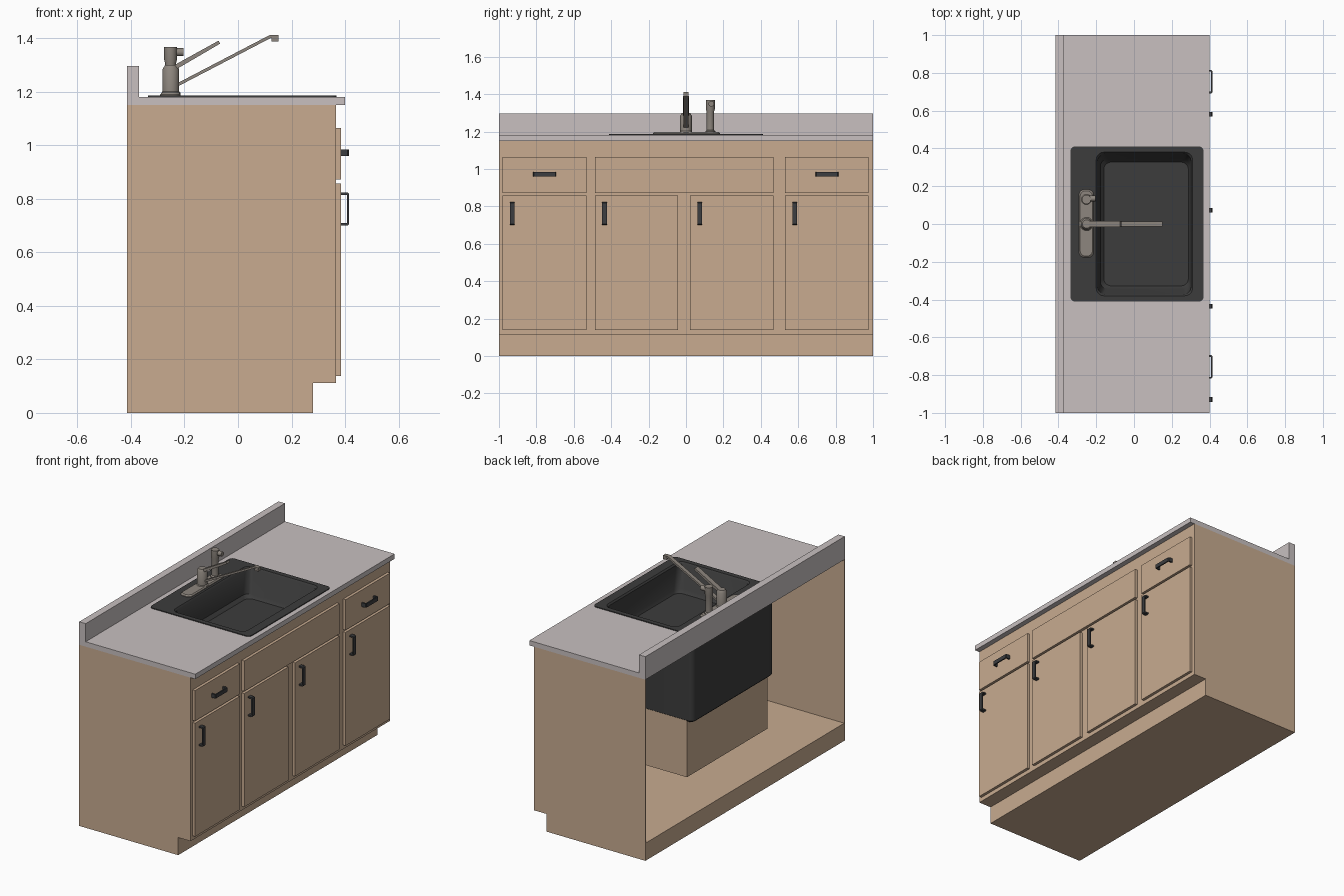
import bpy, bmesh, math
from mathutils import Vector

if "Cube" in bpy.data.objects:
    bpy.data.objects.remove(bpy.data.objects["Cube"])


def material(name, rgb):
    m = bpy.data.materials.new(name)
    m.diffuse_color = (*rgb, 1)
    m.use_nodes = True
    m.node_tree.nodes["Principled BSDF"].inputs["Base Color"].default_value = m.diffuse_color
    return m


WOOD = material("light_wood", (0.58, 0.41, 0.28))
STONE = material("pale_counter", (0.58, 0.53, 0.53))
SINK = material("charcoal_sink", (0.045, 0.045, 0.045))
METAL = material("brushed_metal", (0.27, 0.24, 0.21))
PULL = material("dark_handle", (0.045, 0.047, 0.05))


def finish(name, bm, mat, smooth=False):
    bmesh.ops.recalc_face_normals(bm, faces=bm.faces)
    me = bpy.data.meshes.new(name)
    bm.to_mesh(me)
    bm.free()
    ob = bpy.data.objects.new(name, me)
    bpy.context.collection.objects.link(ob)
    me.materials.append(mat)
    if smooth:
        bpy.ops.object.select_all(action='DESELECT')
        bpy.context.view_layer.objects.active = ob
        ob.select_set(True)
        bpy.ops.object.shade_smooth_by_angle(angle=math.radians(35))
    return ob


def loft(name, rings, mat, smooth=False):
    """Skin matching rings of points and cap both ends."""
    bm = bmesh.new()
    loops = [[bm.verts.new(p) for p in r] for r in rings]
    n = len(loops[0])
    for a, b in zip(loops, loops[1:]):
        for i in range(n):
            j = (i + 1) % n
            bm.faces.new((a[i], a[j], b[j], b[i]))
    bm.faces.new(loops[0])
    bm.faces.new(loops[-1])
    return finish(name, bm, mat, smooth)


def prism_y(name, xz, y0, y1, mat):
    return loft(name, [[(x, y, z) for x, z in xz] for y in (y0, y1)], mat)


def box(name, x0, x1, y0, y1, z0, z1, mat):
    return prism_y(name, [(x0, z0), (x1, z0), (x1, z1), (x0, z1)], y0, y1, mat)


def rrect(x0, x1, y0, y1, r, z, seg=5):
    pts = []
    for k, (cx, cy) in enumerate([(x1 - r, y1 - r), (x0 + r, y1 - r),
                                  (x0 + r, y0 + r), (x1 - r, y0 + r)]):
        for i in range(seg + 1):
            a = math.pi / 2 * (k + i / seg)
            pts.append((cx + r * math.cos(a), cy + r * math.sin(a), z))
    return pts


def turned(name, origin, direction, profile, mat, n=20):
    """Round part from (distance, radius) pairs along a direction."""
    q = Vector(direction).to_track_quat('Z', 'Y')
    rings = [[Vector(origin) + q @ Vector((r * math.cos(2 * math.pi * i / n),
                                           r * math.sin(2 * math.pi * i / n), d))
              for i in range(n)] for d, r in profile]
    return loft(name, rings, mat, True)


# Cabinet carcass, open at the back
side = [(-.415, 0), (.28, 0), (.28, .112), (.367, .112), (.367, 1.15), (-.415, 1.15)]
prism_y("end_panel_a", side, -1, -.995, WOOD)
prism_y("end_panel_b", side, .995, 1, WOOD)
box("plinth", -.415, .28, -.995, .995, 0, .112, WOOD)
box("floor_lip", .28, .367, -.995, .995, .112, .117, WOOD)
box("front_panel", .362, .367, -.995, .995, .117, 1.15, WOOD)
box("under_sink_box", -.29, .33, -.405, .405, .27, .63, WOOD)


# Doors, drawers and their U-shaped pulls
def pull(name, y, z, upright):
    u = [(-.062, .383), (-.062, .410), (-.057, .415), (.057, .415), (.062, .410),
         (.062, .383), (.053, .383), (.053, .407), (-.053, .407), (-.053, .383)]
    w = .0125
    if upright:
        rings = [[(x, y + d, z + s) for s, x in u] for d in (-w, w)]
    else:
        rings = [[(x, y + s, z + d) for s, x in u] for d in (-w, w)]
    loft(name, rings, PULL)


for i, (a, b) in enumerate([(-.98, -.532), (-.487, -.043), (.022, .468), (.53, .977)]):
    box(f"door_{i}", .366, .385, a, b, .138, .858, WOOD)
    pull(f"door_pull_{i}", a + .051, .762, True)
for i, (a, b) in enumerate([(-.98, -.532), (-.487, .468), (.53, .977)]):
    box(f"drawer_{i}", .366, .385, a, b, .872, 1.065, WOOD)
    if i != 1:
        pull(f"drawer_pull_{i}", (a + b) / 2, .972, False)

# Countertop with a sink cut-out, and backsplash
bm = bmesh.new()
xs, ys = [-.415, -.325, .345, .40], [-1, -.395, .395, 1]
grid = [[bm.verts.new((x, y, 1.15)) for y in ys] for x in xs]
for i in range(3):
    for j in range(3):
        if (i, j) != (1, 1):
            bm.faces.new((grid[i][j], grid[i + 1][j], grid[i + 1][j + 1], grid[i][j + 1]))
ext = bmesh.ops.extrude_face_region(bm, geom=bm.faces[:])
bmesh.ops.translate(bm, vec=(0, 0, .031),
                    verts=[v for v in ext["geom"] if isinstance(v, bmesh.types.BMVert)])
finish("countertop", bm, STONE)
box("backsplash", -.415, -.37, -1, 1, 1.18, 1.296, STONE)

# Sink: outer tub, rim, sloped basin
loft("sink", [
    rrect(-.32, .34, -.395, .395, .03, .62),
    rrect(-.332, .352, -.407, .407, .03, .632),
    rrect(-.332, .352, -.407, .407, .03, 1.179),
    rrect(-.336, .368, -.411, .411, .025, 1.180),
    rrect(-.336, .368, -.411, .411, .025, 1.186),
    rrect(-.200, .310, -.380, .380, .04, 1.186),
    rrect(-.192, .302, -.372, .372, .04, 1.176),
    rrect(-.178, .298, -.345, .345, .04, 1.03),
    rrect(-.160, .288, -.328, .328, .04, 1.01)], SINK, True)

# Faucet plate and body
loft("faucet_plate", [
    rrect(-.291, -.214, -.177, .182, .028, 1.185),
    rrect(-.291, -.214, -.177, .182, .028, 1.190),
    rrect(-.285, -.220, -.170, .175, .028, 1.197)], METAL, True)
turned("faucet_body", (-.251, 0, 1.19), (0, 0, 1),
       [(0, .036), (.006, .036), (.012, .031), (.095, .031), (.110, .022)], METAL)

# Flat spout with outlet, and lever
prism_y("spout", [(-.235, 1.215), (.122, 1.401), (.152, 1.401), (.152, 1.412),
                  (.118, 1.412), (-.235, 1.228)], -.013, .013, METAL)
box("spout_outlet", .125, .152, -.014, .014, 1.389, 1.405, METAL)
prism_y("lever", [(-.245, 1.283), (-.233, 1.283), (-.067, 1.380), (-.073, 1.391),
                  (-.245, 1.296)], -.016, .016, METAL)

# Side sprayer
turned("sprayer_stem", (-.252, .130, 1.19), (0, 0, 1),
       [(0, .027), (.012, .027), (.018, .020), (.115, .020), (.130, .024),
        (.178, .024)], METAL)
turned("sprayer_nozzle", (-.252, .135, 1.348), (1, 0, 0),
       [(0, .015), (.048, .015)], METAL, 16)
